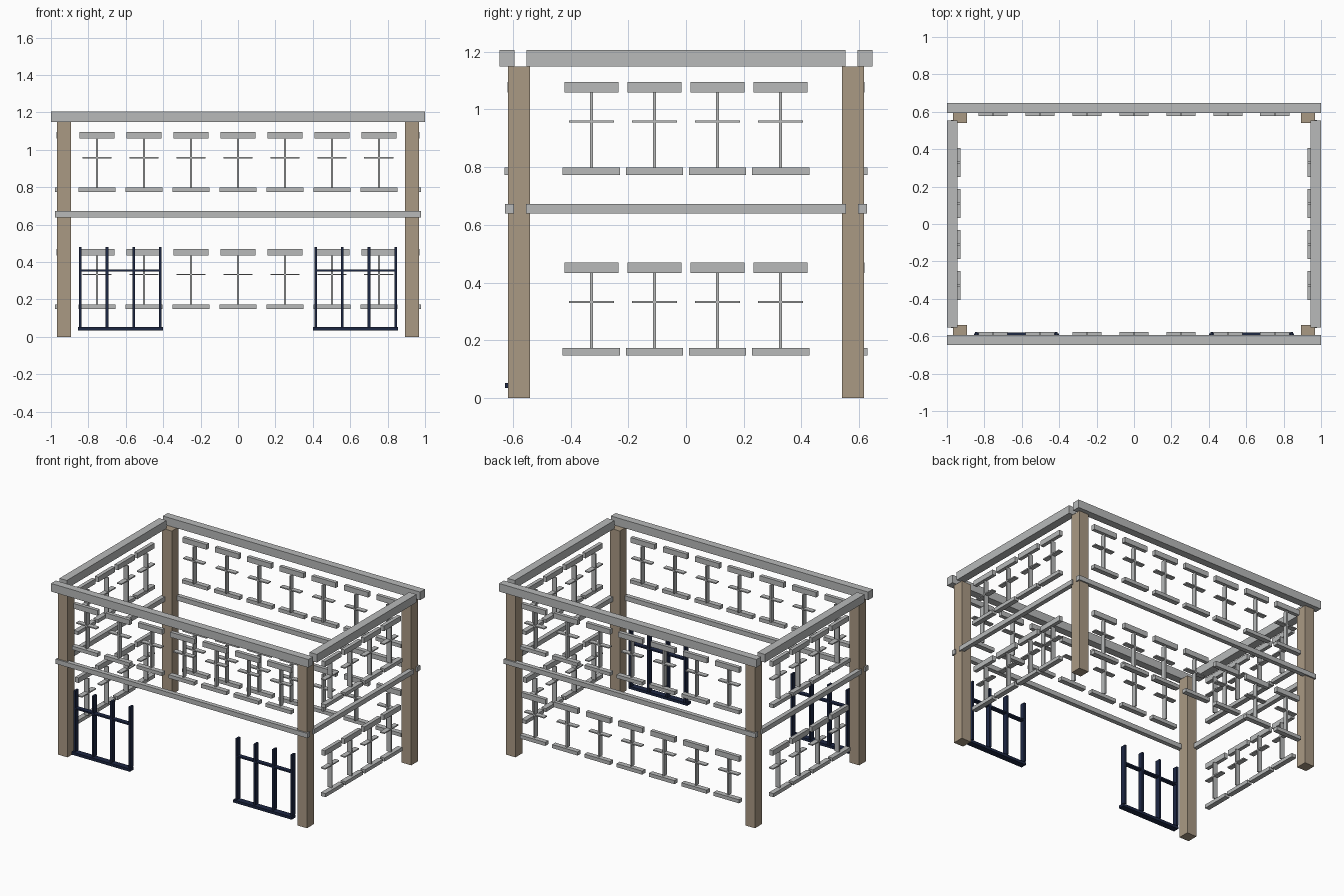
import bpy
import bmesh
from mathutils import Matrix, Vector

if "Cube" in bpy.data.objects:
    bpy.data.objects.remove(bpy.data.objects["Cube"], do_unlink=True)


def make_material(name, rgb):
    mat = bpy.data.materials.new(name)
    mat.use_nodes = True
    mat.diffuse_color = (*rgb, 1)
    mat.node_tree.nodes["Principled BSDF"].inputs["Base Color"].default_value = (*rgb, 1)
    return mat


STONE = make_material("grey stone", (0.48, 0.49, 0.49))
TAN = make_material("tan plaster", (0.40, 0.32, 0.23))
NAVY = make_material("navy metal", (0.012, 0.02, 0.055))


def build(name, boxes, mat):
    """Make one object from boxes given as (x range, y range, z range)."""
    bm = bmesh.new()
    for ranges in boxes:
        low, high = (Vector(c) for c in zip(*ranges))
        matrix = Matrix.Translation((low + high) / 2) @ Matrix.Diagonal((*(high - low), 1))
        bmesh.ops.create_cube(bm, size=1, matrix=matrix)
    mesh = bpy.data.meshes.new(name)
    bm.to_mesh(mesh)
    bm.free()
    mesh.materials.append(mat)
    obj = bpy.data.objects.new(name, mesh)
    bpy.context.collection.objects.link(obj)
    return obj


def span(a, b, sign):
    """Range from a to b, mirrored when sign is negative."""
    return tuple(sorted((a * sign, b * sign)))


def around(centre, width):
    return (centre - width / 2, centre + width / 2)


# Corner posts
for side, sx in (("right", -1), ("left", 1)):
    for end, sy in (("front", -1), ("back", 1)):
        build(f"{end}_{side}_post",
              [(span(0.893, 0.968, sx), span(0.54, 0.617, sy), (0, 1.148))], TAN)

# Cornice beams and mid-height string courses
TOP, MID = (1.148, 1.205), (0.639, 0.672)
for end, sy in (("front", -1), ("back", 1)):
    build(f"{end}_cornice", [((-1, 1), span(0.594, 0.647, sy), TOP)], STONE)
    build(f"{end}_string_course", [((-0.978, 0.978), span(0.596, 0.627, sy), MID)], STONE)
for side, sx in (("right", -1), ("left", 1)):
    build(f"{side}_cornice", [(span(0.943, 1, sx), (-0.553, 0.553), TOP)], STONE)
    build(f"{side}_string_course", [(span(0.947, 0.978, sx), (-0.555, 0.555), MID)], STONE)


# Window trim: lintel, sill, mullion and crossbar
def window(name, along_x, sign, centre, base, outer):
    parts = [
        (0.187, (0.009, 0.035), (0.286, 0.322)),   # lintel
        (0.198, (0, 0.035), (0, 0.025)),           # sill
        (0.010, (0.017, 0.051), (0.025, 0.286)),   # mullion
        (0.156, (0.017, 0.051), (0.181, 0.189)),   # crossbar
    ]
    boxes = []
    for width, depth, height in parts:
        along = around(centre, width)
        across = span(outer - depth[1], outer - depth[0], sign)
        z = (base + height[0], base + height[1])
        boxes.append((along, across, z) if along_x else (across, along, z))
    build(name, boxes, STONE)


ROWS = {"lower": 0.148, "upper": 0.773}
for row, base in ROWS.items():
    for i in range(7):
        x = (i - 3) * 0.251
        window(f"back_{row}_window_{i + 1}", True, 1, x, base, 0.628)
        if row == "upper":
            window(f"front_{row}_window_{i + 1}", True, -1, x, base, 0.628)
    for i in range(4):
        y = (i - 1.5) * 0.2187
        window(f"right_{row}_window_{i + 1}", False, -1, y, base, 0.979)
        window(f"left_{row}_window_{i + 1}", False, 1, y, base, 0.979)

# Shopfront frames: base rail, four uprights and a crossbar
for side, sx in (("right", -1), ("left", 1)):
    cx = 0.629 * sx
    boxes = [(around(cx, 0.455), (-0.627, -0.585), (0.034, 0.053)),
             (around(cx, 0.427), (-0.612, -0.58), (0.35, 0.36))]
    for i in range(4):
        x = cx + (i - 1.5) * 0.1423
        boxes.append((around(x, 0.014), (-0.613, -0.577), (0.053, 0.48)))
    build(f"{side}_shopfront_frame", boxes, NAVY)
